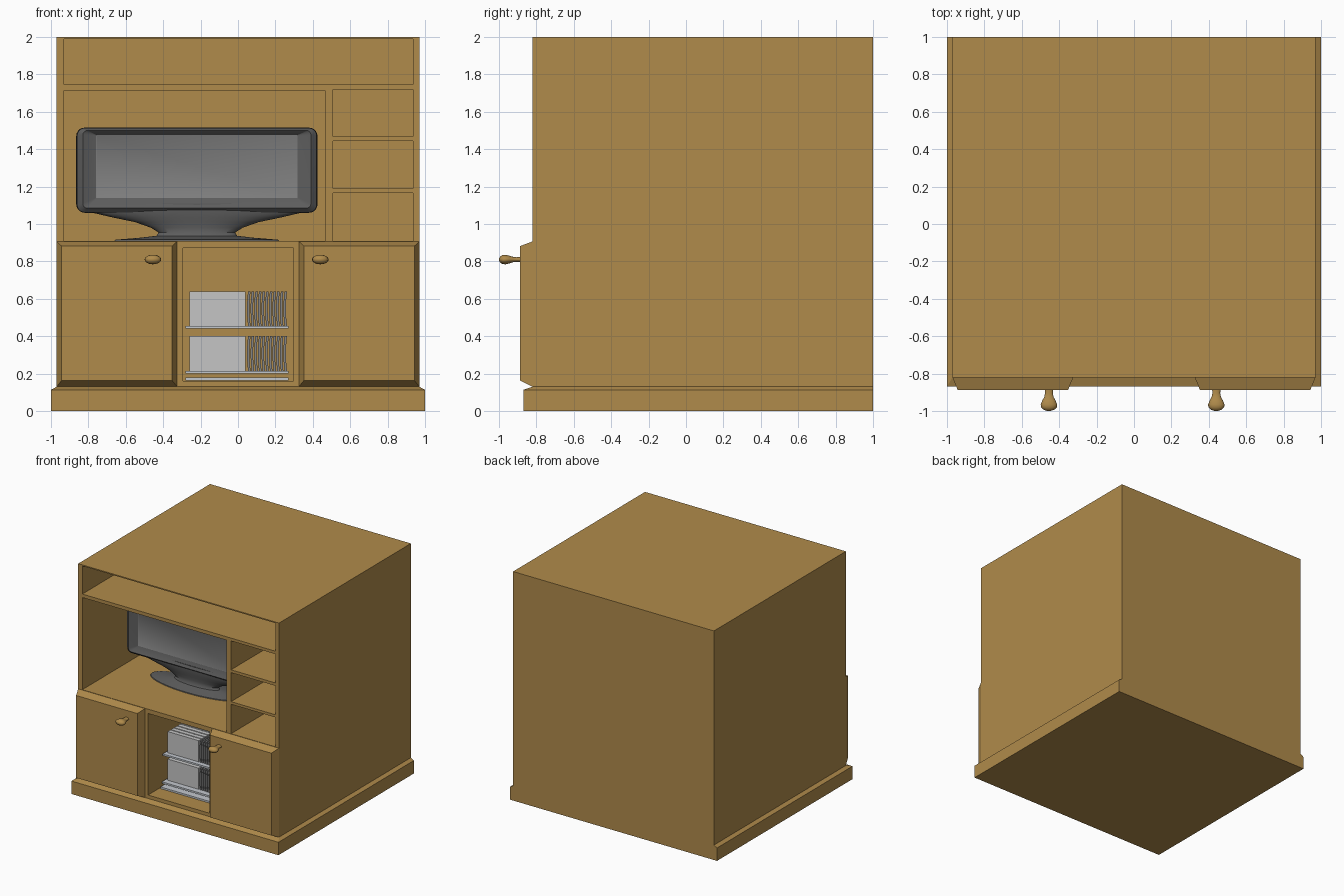
import bpy, bmesh, math

if "Cube" in bpy.data.objects:
    bpy.data.objects.remove(bpy.data.objects["Cube"])


def material(name, rgb):
    m = bpy.data.materials.new(name)
    m.diffuse_color = (*rgb, 1)
    m.use_nodes = True
    m.node_tree.nodes["Principled BSDF"].inputs["Base Color"].default_value = m.diffuse_color
    return m


WOOD = material("oak wood", (0.434, 0.258, 0.07))
DARK = material("dark grey plastic", (0.11, 0.11, 0.11))
SCREEN = material("screen grey", (0.235, 0.235, 0.235))
PAPER = material("light grey cases", (0.56, 0.56, 0.56))
METAL = material("rack metal", (0.55, 0.58, 0.62))


def finish(name, bm, *mats):
    bmesh.ops.recalc_face_normals(bm, faces=bm.faces)
    me = bpy.data.meshes.new(name)
    bm.to_mesh(me)
    bm.free()
    ob = bpy.data.objects.new(name, me)
    bpy.context.collection.objects.link(ob)
    for m in mats:
        me.materials.append(m)
    return ob


def add_loft(bm, rings):
    """Skin rings of equal point count and cap both ends; returns the end cap."""
    vs = [[bm.verts.new(p) for p in r] for r in rings]
    n = len(rings[0])
    for a, b in zip(vs, vs[1:]):
        for i in range(n):
            j = (i + 1) % n
            bm.faces.new((a[i], a[j], b[j], b[i]))
    bm.faces.new(vs[0])
    return bm.faces.new(vs[-1])


def rect_z(x0, x1, y0, y1, z):
    return [(x0, y0, z), (x1, y0, z), (x1, y1, z), (x0, y1, z)]


def rect_y(x0, x1, z0, z1, y):
    return [(x0, y, z0), (x1, y, z0), (x1, y, z1), (x0, y, z1)]


def add_box(bm, x0, x1, y0, y1, z0, z1):
    add_loft(bm, [rect_z(x0, x1, y0, y1, z0), rect_z(x0, x1, y0, y1, z1)])


def smooth(ob, angle):
    bpy.ops.object.select_all(action='DESELECT')
    bpy.context.view_layer.objects.active = ob
    ob.select_set(True)
    bpy.ops.object.shade_smooth_by_angle(angle=math.radians(angle))


# Plinth with a sloped top edge on the front and sides
bm = bmesh.new()
add_loft(bm, [rect_z(-1, 1, -0.87, 1, 0), rect_z(-1, 1, -0.87, 1, 0.113),
              rect_z(-0.97, 0.97, -0.82, 1, 0.13)])
finish("plinth", bm, WOOD)

# Cabinet body with the open compartments cut out
bm = bmesh.new()
add_box(bm, -0.97, 0.97, -0.82, 1, 0.13, 2)
body = finish("cabinet_body", bm, WOOD)
bm = bmesh.new()
for x0, x1, z0, z1 in [(-0.93, 0.935, 1.745, 1.99),     # top shelf
                       (-0.93, 0.465, 0.91, 1.715),     # television bay
                       (0.507, 0.935, 1.468, 1.72),     # three cubbies
                       (0.507, 0.935, 1.19, 1.443),
                       (0.507, 0.935, 0.91, 1.167),
                       (-0.295, 0.297, 0.16, 0.872)]:   # lower niche
    add_box(bm, x0, x1, -1.2, 0.95, z0, z1)
cutter = finish("compartment_cutter", bm, WOOD)
cutter.hide_render = True
mod = body.modifiers.new("compartments", 'BOOLEAN')
mod.operation = 'DIFFERENCE'
mod.solver = 'EXACT'
mod.object = cutter
bpy.context.view_layer.objects.active = body
body.select_set(True)
bpy.ops.object.modifier_apply(modifier=mod.name)
bpy.data.objects.remove(cutter)

# Doors with bevelled edges, and turned oval knobs
KNOB = [(-0.88, 0.022), (-0.905, 0.021), (-0.925, 0.025), (-0.945, 0.036),
        (-0.965, 0.044), (-0.98, 0.042), (-0.992, 0.03), (-0.998, 0.015), (-1.0, 0.004)]
for side, s, kx in (("left", -1, -0.455), ("right", 1, 0.44)):
    bm = bmesh.new()
    add_loft(bm, [rect_y(s * 0.325, s * 0.97, 0.13, 0.907, -0.815),
                  rect_y(s * 0.325, s * 0.97, 0.13, 0.907, -0.82),
                  rect_y(s * 0.352, s * 0.943, 0.163, 0.882, -0.887)])
    finish(side + "_door", bm, WOOD)
    bm = bmesh.new()
    add_loft(bm, [[(kx + r * math.cos(t), y, 0.81 + 0.58 * r * math.sin(t))
                   for t in (math.tau * i / 24 for i in range(24))] for y, r in KNOB])
    smooth(finish(side + "_knob", bm, WOOD), 50)


# Television panel: rounded rectangles skinned from back to recessed screen
def rounded(y, hw, z0, z1, r, cx=-0.22, k=6):
    pts = []
    for q, (sx, z) in enumerate([(1, z1 - r), (-1, z1 - r), (-1, z0 + r), (1, z0 + r)]):
        for i in range(k):
            t = math.pi / 2 * (q + i / (k - 1))
            pts.append((cx + sx * (hw - r) + r * math.cos(t), y, z + r * math.sin(t)))
    return pts


bm = bmesh.new()
cap = add_loft(bm, [rounded(-0.04, 0.40, 1.14, 1.42, 0.05),
                    rounded(-0.10, 0.50, 1.10, 1.47, 0.05),
                    rounded(-0.18, 0.62, 1.07, 1.51, 0.05),
                    rounded(-0.24, 0.645, 1.06, 1.515, 0.045),
                    rounded(-0.30, 0.64, 1.062, 1.513, 0.04),
                    rounded(-0.325, 0.61, 1.085, 1.50, 0.025),
                    rounded(-0.295, 0.538, 1.138, 1.475, 0.002)])
cap.material_index = 1
smooth(finish("television_panel", bm, DARK, SCREEN), 35)

# Television chin, neck and oval foot
bm = bmesh.new()
add_loft(bm, [[(-0.22 + hw * math.cos(t), -0.25 + hd * math.sin(t), z)
               for t in (math.tau * i / 40 for i in range(40))]
              for z, hw, hd in [(0.91, 0.44, 0.15), (0.916, 0.435, 0.147), (0.927, 0.30, 0.10),
                                (0.937, 0.215, 0.06), (0.955, 0.205, 0.05), (0.98, 0.245, 0.05),
                                (1.01, 0.33, 0.055), (1.035, 0.45, 0.06), (1.07, 0.60, 0.065),
                                (1.11, 0.60, 0.065)]])
smooth(finish("television_stand", bm, DARK), 40)

# Metal rack shelves in the lower niche
bm = bmesh.new()
for y0, z0 in ((-0.67, 0.163), (-0.65, 0.2), (-0.64, 0.44)):
    add_box(bm, -0.28, 0.27, y0, -0.34, z0, z0 + 0.015)
finish("media_rack", bm, METAL)

# Two tiers of cases: flat ones facing front, bowed ones standing edge-on
for tier, z0 in (("lower", 0.215), ("upper", 0.455)):
    bm = bmesh.new()
    for i in range(5):
        y = -0.6 + 0.045 * i
        add_box(bm, -0.26, 0.04, y, y + 0.036, z0, z0 + 0.185)
    finish(tier + "_front_cases", bm, PAPER)
    bm = bmesh.new()
    for i in range(11):
        x = 0.048 + 0.0195 * i
        rings = []
        for j in range(6):
            bow = 0.006 * (2 * j / 5 - 1) ** 2
            rings.append(rect_z(x + bow, x + bow + 0.013, -0.6, -0.38, z0 + 0.185 * j / 5))
        add_loft(bm, rings)
    finish(tier + "_edge_cases", bm, SCREEN)
